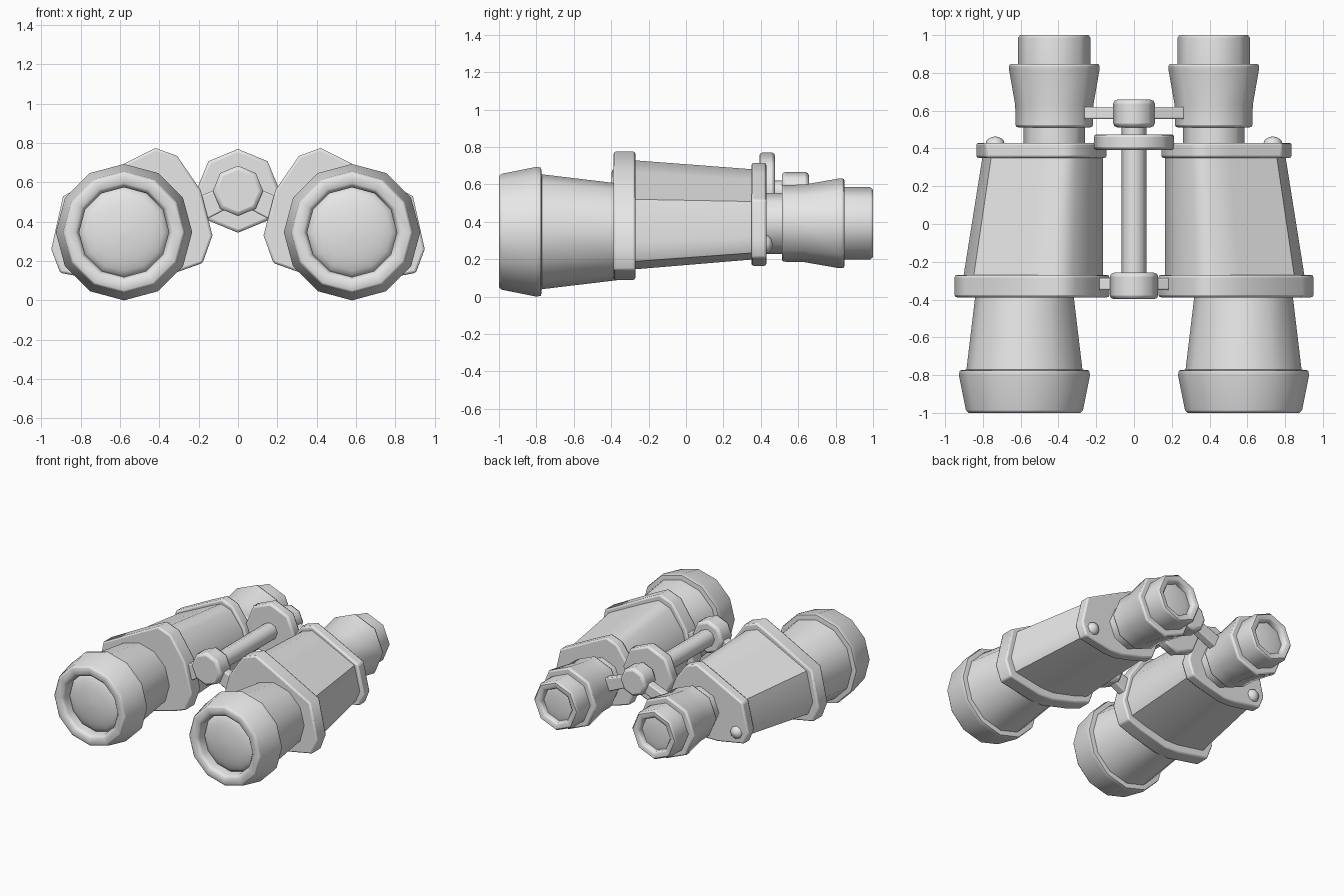
import bpy, bmesh, math

if "Cube" in bpy.data.objects:
    bpy.data.objects.remove(bpy.data.objects["Cube"])

grey = bpy.data.materials.new("plain_grey")
grey.diffuse_color = (0.8, 0.8, 0.8, 1)
grey.use_nodes = True
grey.node_tree.nodes["Principled BSDF"].inputs["Base Color"].default_value = grey.diffuse_color


def finish(name, bm, bevel=0.012):
    bmesh.ops.remove_doubles(bm, verts=bm.verts, dist=1e-5)
    bmesh.ops.recalc_face_normals(bm, faces=bm.faces)
    me = bpy.data.meshes.new(name)
    bm.to_mesh(me)
    bm.free()
    me.materials.append(grey)
    ob = bpy.data.objects.new(name, me)
    bpy.context.collection.objects.link(ob)
    if bevel:
        mod = ob.modifiers.new("soft_rims", 'BEVEL')
        mod.width = bevel
        mod.segments = 2
        mod.limit_method = 'ANGLE'
        mod.angle_limit = math.radians(50)
    bpy.ops.object.select_all(action='DESELECT')
    ob.select_set(True)
    bpy.context.view_layer.objects.active = ob
    bpy.ops.object.shade_smooth_by_angle(angle=math.radians(50))
    ob.modifiers.new("even_shading", 'WEIGHTED_NORMAL').keep_sharp = True
    return ob


def loft(name, rings, bevel=0.012):
    """Skin a list of equal-length point rings and cap both ends."""
    bm = bmesh.new()
    vs = [[bm.verts.new(p) for p in ring] for ring in rings]
    n = len(vs[0])
    for a, b in zip(vs, vs[1:]):
        for i in range(n):
            j = (i + 1) % n
            bm.faces.new((a[i], a[j], b[j], b[i]))
    bm.faces.new(vs[0])
    bm.faces.new(vs[-1])
    return finish(name, bm, bevel)


def turned(name, cx, cz, profile, n, bevel=0.012):
    """Turn (radius, y) pairs about an axis along y, with a corner at the top."""
    rings = []
    for r, y in profile:
        rings.append([(cx + r * math.sin(math.tau * i / n), y,
                       cz + r * math.cos(math.tau * i / n)) for i in range(n)])
    return loft(name, rings, bevel)


def dome(name, cx, cz, radius, y_rim, bulge, n, steps=6):
    prof = []
    for k in range(steps):
        a = math.pi / 2 * k / steps
        prof.append((radius * math.cos(a), y_rim + bulge * math.sin(a)))
    prof.append((radius * 0.04, y_rim + bulge))
    return turned(name, cx, cz, prof, n, 0)


# housing outline on the right half, as (x, z)
OUTLINE = [(.42, .775), (.31, .735), (.19, .56), (.13, .33), (.18, .19), (.30, .147),
           (.52, .09), (.64, .09), (.905, .14), (.95, .26), (.89, .53), (.57, .70)]


def section(s, y, x0, x1, z0, z1):
    """Outline fitted to a box, on side s."""
    return [(s * (x0 + (x - .13) / .82 * (x1 - x0)), y,
             z0 + (z - .09) / .685 * (z1 - z0)) for x, z in OUTLINE]


def arm(name, s, y0, y1, inner, outer, h0, h1):
    """Tapered bar from the bridge to one side."""
    rings = []
    for (x, z), h in ((inner, h0), (outer, h1)):
        rings.append([(s * x, y0, z - h), (s * x, y1, z - h),
                      (s * x, y1, z + h), (s * x, y0, z + h)])
    return loft(name, rings, 0.008)


for s, side in ((-1, "left"), (1, "right")):
    # objective tube with hollow front rim and glass
    ox, oz = s * .58, .347
    turned(side + "_objective_barrel", ox, oz, [(.307, -.80), (.307, -.77), (.258, -.36)], 12)
    turned(side + "_objective_rim", ox, oz,
           [(.20, -.90), (.228, -.90), (.228, -.975), (.25, -1.0), (.296, -1.0), (.31, -.985),
            (.347, -.80), (.342, -.775), (.30, -.77)], 12, 0)
    dome(side + "_objective_lens", ox, oz, .228, -.91, -.06, 12)

    # prism housing and its two flanges
    loft(side + "_housing", [section(s, -.29, .165, .905, .145, .73),
                             section(s, .37, .165, .80, .20, .68)], 0)
    loft(side + "_front_flange", [section(s, y, .13, .95, .09, .775) for y in (-.388, -.27)])
    loft(side + "_rear_flange", [section(s, y, .145, .835, .165, .715) for y in (.35, .43)])
    dome(side + "_screw_cap", s * .735, .28, .05, .425, .038, 8, 4)

    # eyepiece
    ex, ez = s * .422, .392
    turned(side + "_eyepiece_neck", ex, ez, [(.163, .41), (.163, .54)], 8)
    turned(side + "_eyepiece_flare", ex, ez,
           [(.205, .512), (.207, .63), (.24, .82), (.24, .848)], 8)
    turned(side + "_eyepiece_cup", ex, ez,
           [(.193, .83), (.193, .985), (.18, 1.0), (.148, 1.0), (.132, .985), (.132, .955)], 8, 0)
    dome(side + "_eyepiece_lens", ex, ez, .131, .954, .012, 8, 3)

    # bridge arms
    arm(side + "_front_arm", s, -.35, -.285, (.03, .54), (.24, .44), .06, .07)
    arm(side + "_rear_arm", s, .555, .62, (.03, .545), (.29, .44), .045, .055)

# central focusing bridge
turned("focus_shaft", 0, .557, [(.065, -.30), (.065, .55)], 8)
turned("front_hub", 0, .557, [(.128, -.398), (.128, -.258)], 8, 0.02)
turned("focus_wheel", 0, .557, [(.213, .392), (.213, .475)], 8, 0.015)
turned("rear_hub", 0, .557, [(.11, .512), (.11, .658)], 8, 0.02)
